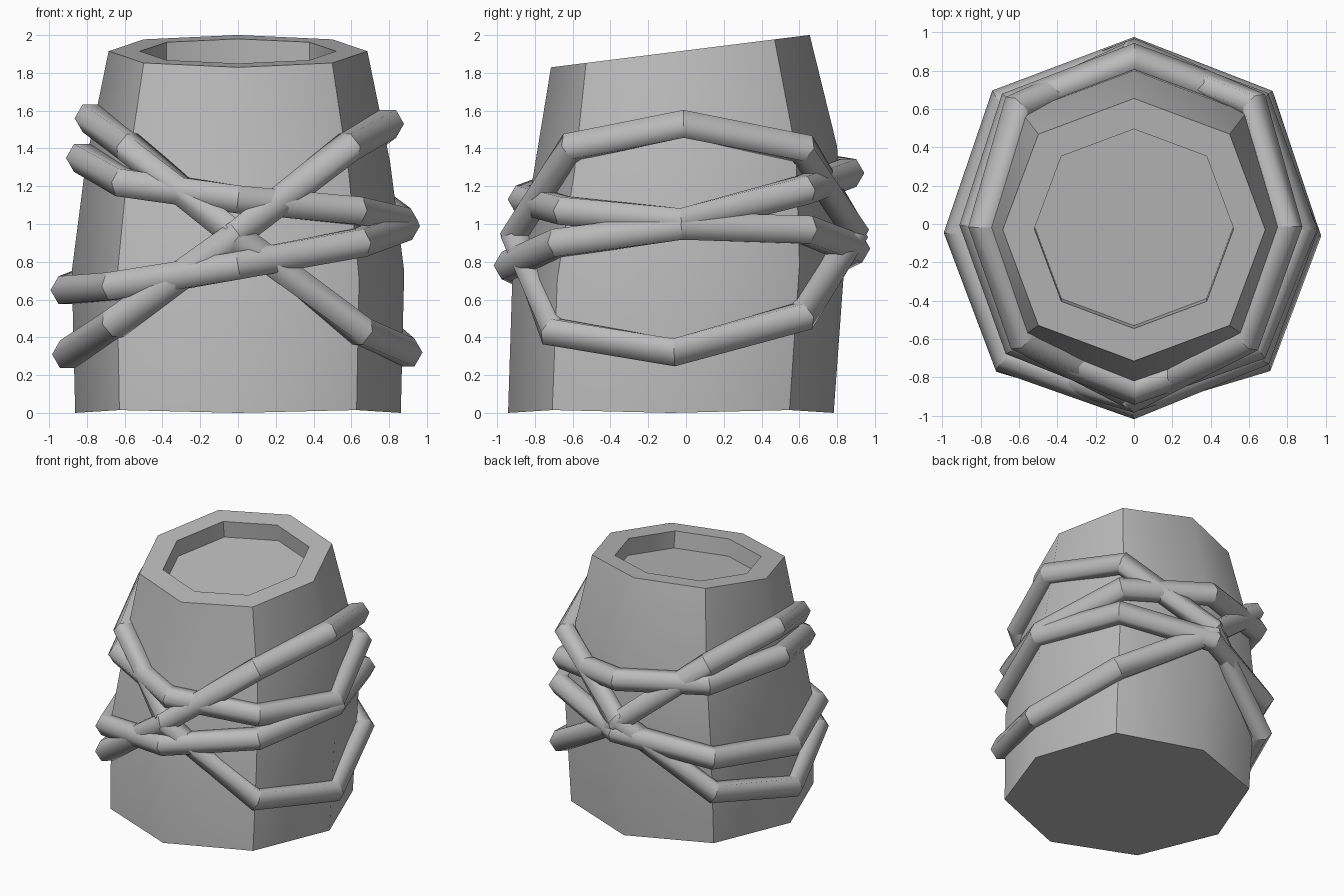
import bpy
import bmesh
from math import sin, cos, pi, radians
from mathutils import Vector

cube = bpy.data.objects.get("Cube")
if cube:
    bpy.data.objects.remove(cube)

SIDES = 8

grey = bpy.data.materials.new("plain grey")
grey.use_nodes = True
GREY = (0.5, 0.5, 0.5, 1)
grey.diffuse_color = GREY
grey.node_tree.nodes["Principled BSDF"].inputs["Base Color"].default_value = GREY

# Barrel rings: mid height, y centre, radius, forward tilt
RINGS = [(0.0, -0.08, 0.862, 0.0), (0.75, -0.04, 0.88, 0.06),
         (1.33, -0.005, 0.805, 0.1), (1.915, -0.03, 0.685, 0.125)]


def ring_points(z, cy, r, tilt):
    pts = []
    for i in range(SIDES):
        a = i * 2 * pi / SIDES
        rr = r * (1.03 if i % 2 else 1)
        x, y = rr * cos(a), rr * sin(a)
        pts.append(Vector((x, cy + y, z + tilt * y)))
    return pts


def finish(bm, name, angle=None):
    bmesh.ops.recalc_face_normals(bm, faces=bm.faces)
    mesh = bpy.data.meshes.new(name)
    bm.to_mesh(mesh)
    bm.free()
    mesh.materials.append(grey)
    obj = bpy.data.objects.new(name, mesh)
    bpy.context.collection.objects.link(obj)
    if angle:
        bpy.ops.object.select_all(action='DESELECT')
        obj.select_set(True)
        bpy.context.view_layer.objects.active = obj
        bpy.ops.object.shade_smooth_by_angle(angle=radians(angle))
    return obj


def bridge(bm, a, b):
    n = len(a)
    return [bm.faces.new((a[i], a[(i + 1) % n], b[(i + 1) % n], b[i]))
            for i in range(n)]


# Barrel body with leaning top, rim and recessed lid
bm = bmesh.new()
loops = [ring_points(*r) for r in RINGS]
for p in loops[0][1::2]:
    p.z += 0.015
loops.append(ring_points(1.915, -0.025, 0.52, 0.125))
loops.append([p + Vector((0, 0.015, -0.13)) for p in loops[-1]])
rows = [[bm.verts.new(p) for p in loop] for loop in loops]
for lower, upper in zip(rows, rows[1:]):
    bridge(bm, lower, upper)
bm.faces.new(rows[0])
bm.faces.new(rows[-1])
finish(bm, "barrel_body", 45)


# Point on the barrel wall at a given corner and height
def wall_point(i, z, offset):
    a = i * 2 * pi / SIDES
    k = 1.03 if i % 2 else 1
    for lo, hi in zip(RINGS, RINGS[1:]):
        z0 = lo[0] + lo[3] * lo[2] * sin(a)
        z1 = hi[0] + hi[3] * hi[2] * sin(a)
        if z <= z1:
            break
    t = (z - z0) / (z1 - z0)
    cy = lo[1] + t * (hi[1] - lo[1])
    r = (lo[2] + t * (hi[2] - lo[2])) * k + offset
    return Vector((r * cos(a), cy + r * sin(a), z))


# Rope loop: six-sided tube round the barrel, one height per corner
def rope(name, heights, offset, thick=0.085):
    pts = [wall_point(i, z, offset + (0.025 if i in (1, 2, 3) else 0))
           for i, z in enumerate(heights)]
    bm = bmesh.new()
    rows = []
    for i, p in enumerate(pts):
        a = i * 2 * pi / SIDES
        out = Vector((cos(a), sin(a), 0))
        d_in = (p - pts[i - 1]).normalized()
        d_out = (pts[(i + 1) % SIDES] - p).normalized()
        along = d_in + d_out
        side = out.cross(along).normalized()
        rows.append([bm.verts.new(p + thick * (out * cos(j * pi / 3) + side * sin(j * pi / 3)))
                     for j in range(6)])
    for i in range(SIDES):
        for f in bridge(bm, rows[i], rows[(i + 1) % SIDES]):
            f.smooth = True
    # Crisp mitred joints at the corners
    for row in rows:
        for j in range(6):
            bm.edges.get((row[j], row[(j + 1) % 6])).smooth = False
    finish(bm, name)


# Heights run from +x round the back, -x, and the front
rope("rope_high_left", (1.53, 1.40, 0.97, 0.46, 0.31, 0.47, 0.95, 1.41), 0.03)
rope("rope_high_right", (0.32, 0.51, 0.93, 1.45, 1.56, 1.41, 0.93, 0.43), 0.022)
rope("rope_upper_band", (1.01, 1.18, 1.27, 1.31, 1.35, 1.22, 1.13, 1.07), 0.025)
rope("rope_lower_band", (0.99, 0.97, 0.87, 0.74, 0.65, 0.67, 0.78, 0.90), 0.03)
